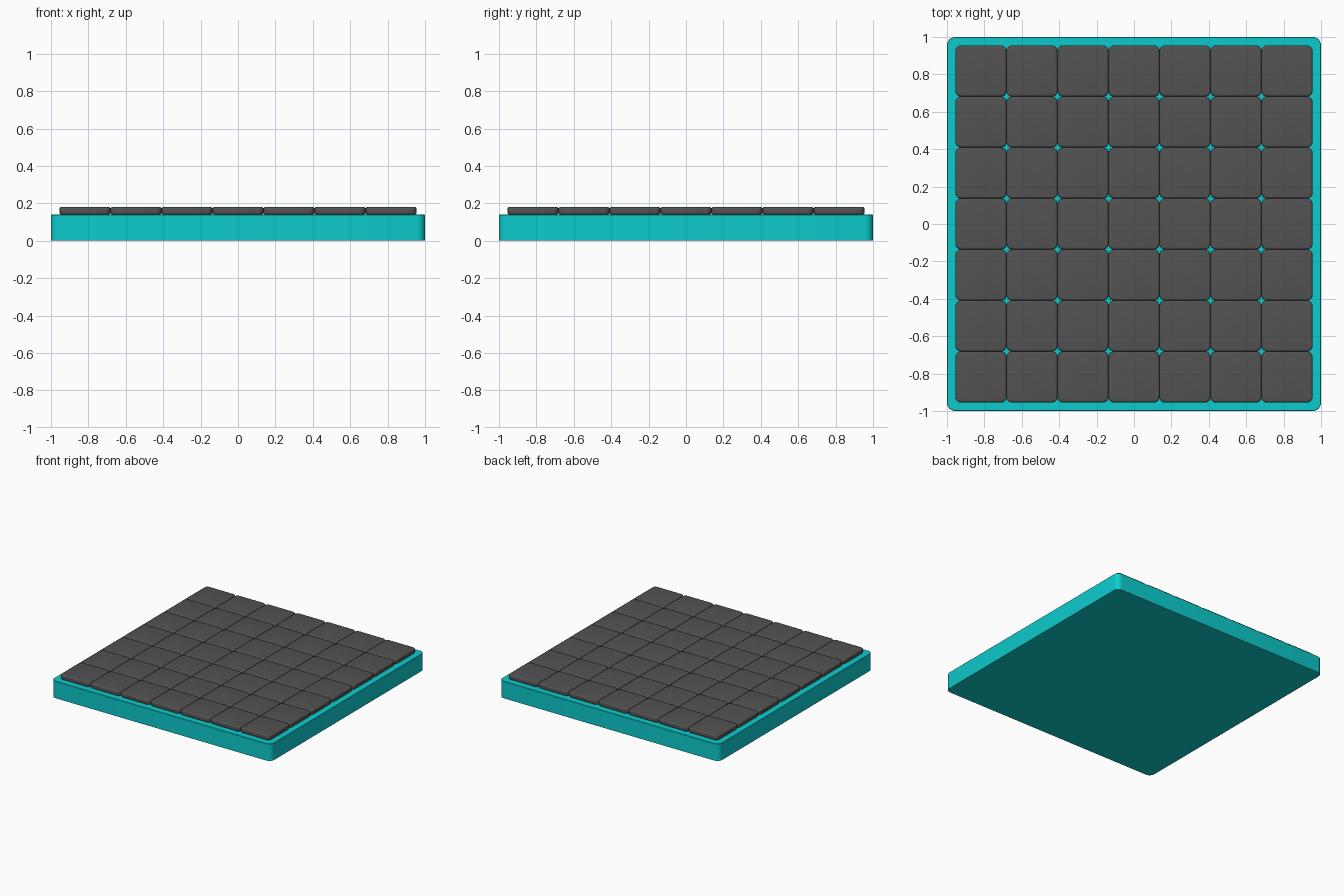
import bpy, bmesh
from math import cos, sin, pi, radians

if "Cube" in bpy.data.objects:
    bpy.data.objects.remove(bpy.data.objects["Cube"])


def material(name, rgb):
    m = bpy.data.materials.new(name)
    m.diffuse_color = (*rgb, 1)
    m.use_nodes = True
    m.node_tree.nodes["Principled BSDF"].inputs["Base Color"].default_value = m.diffuse_color
    return m


def rounded_outline(half, radius, steps):
    pts = []
    for k, (sx, sy) in enumerate([(1, 1), (-1, 1), (-1, -1), (1, -1)]):
        for i in range(steps + 1):
            a = k * pi / 2 + i * pi / 2 / steps
            pts.append((sx * (half - radius) + radius * cos(a),
                        sy * (half - radius) + radius * sin(a)))
    return pts


def rounded_slab(name, half, radius, steps, levels, mat):
    """Stack of rounded squares; levels holds (inset, z) pairs."""
    bm = bmesh.new()
    rings = [[bm.verts.new((x, y, z)) for x, y in
              rounded_outline(half - inset, radius - inset, steps)]
             for inset, z in levels]
    n = len(rings[0])
    for low, high in zip(rings, rings[1:]):
        for i in range(n):
            j = (i + 1) % n
            bm.faces.new((low[i], low[j], high[j], high[i]))
    bm.faces.new(rings[0][::-1])
    bm.faces.new(rings[-1])
    mesh = bpy.data.meshes.new(name)
    bm.to_mesh(mesh)
    bm.free()
    mesh.materials.append(mat)
    mesh.shade_smooth()
    mesh.set_sharp_from_angle(angle=radians(35))
    obj = bpy.data.objects.new(name, mesh)
    bpy.context.collection.objects.link(obj)
    return obj


teal = material("teal", (0.004, 0.6, 0.61))
charcoal = material("charcoal", (0.085, 0.085, 0.085))

# Base slab with rounded vertical corners
rounded_slab("base", 1.0, 0.045, 8, [(0, 0), (0, 0.137), (0.003, 0.14)], teal)

# Grid of tiles with softened top and bottom edges
COUNT, PITCH, TOP, BOTTOM, EDGE = 7, 0.2727, 0.18, 0.14, 0.01
arc = [(EDGE * (1 - sin(i * pi / 8)), EDGE * (1 - cos(i * pi / 8))) for i in range(5)]
levels = [(inset, BOTTOM + h) for inset, h in arc]
levels += [(inset, TOP - h) for inset, h in reversed(arc)]
first = rounded_slab("tile", PITCH / 2 - 0.0005, 0.028, 6, levels, charcoal)
for row in range(COUNT):
    for col in range(COUNT):
        tile = first
        if row or col:
            tile = bpy.data.objects.new("tile", first.data)
            bpy.context.collection.objects.link(tile)
        tile.location = ((col - 3) * PITCH, (row - 3) * PITCH, 0)
